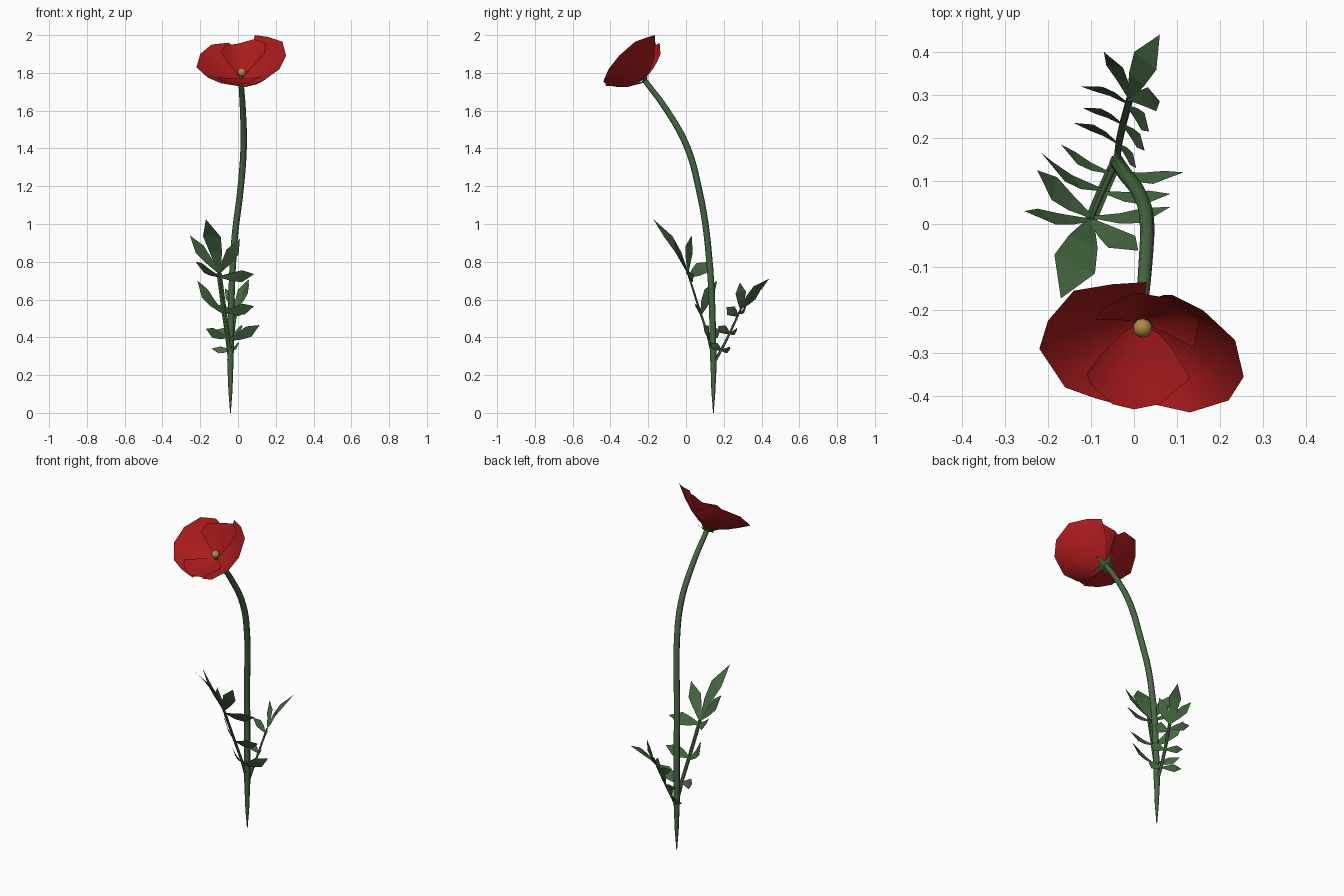
import bpy, bmesh, math
from mathutils import Vector

cube = bpy.data.objects.get("Cube")
if cube:
    bpy.data.objects.remove(cube, do_unlink=True)


def material(name, colour):
    m = bpy.data.materials.new(name)
    m.use_nodes = True
    m.diffuse_color = (*colour, 1)
    for node in m.node_tree.nodes:
        if node.type == 'BSDF_PRINCIPLED':
            node.inputs["Base Color"].default_value = (*colour, 1)
            node.inputs["Roughness"].default_value = 0.8
    return m


RED = material("petal red", (0.41, 0.011, 0.012))
GREEN = material("leaf green", (0.062, 0.14, 0.054))
YELLOW = material("centre yellow", (0.42, 0.25, 0.055))


def add_object(name, bm, mat, smooth=False):
    mesh = bpy.data.meshes.new(name)
    bm.to_mesh(mesh)
    bm.free()
    mesh.materials.append(mat)
    for face in mesh.polygons:
        face.use_smooth = smooth
    obj = bpy.data.objects.new(name, mesh)
    bpy.context.collection.objects.link(obj)
    return obj


def tube(name, points, radii, mat):
    """Smooth tapered tube through a few points, turned into a mesh."""
    curve = bpy.data.curves.new(name + " path", 'CURVE')
    curve.dimensions = '3D'
    curve.bevel_depth = 1
    curve.bevel_resolution = 2
    curve.resolution_u = 5
    curve.use_fill_caps = True
    spline = curve.splines.new('BEZIER')
    spline.bezier_points.add(len(points) - 1)
    for bp, co, r in zip(spline.bezier_points, points, radii):
        bp.co, bp.radius = co, r
        bp.handle_left_type = bp.handle_right_type = 'AUTO'
    helper = bpy.data.objects.new(name + " helper", curve)
    bpy.context.collection.objects.link(helper)
    bpy.context.view_layer.update()
    bm = bmesh.new()
    mesh = helper.evaluated_get(bpy.context.evaluated_depsgraph_get()).to_mesh()
    bm.from_mesh(mesh)
    bpy.data.objects.remove(helper, do_unlink=True)
    return add_object(name, bm, mat, True)


def add_blade(bm, base, tip, facing, half_width, bow):
    """Flat pointed leaflet whose middle sags away from its facing side."""
    axis = tip - base
    side = facing.cross(axis).normalized()
    up = axis.cross(side).normalized()
    rows = []
    for t, w in ((0, 0.15), (0.35, 0.7), (0.64, 1)):
        mid = base + axis * t - up * bow * axis.length * math.sin(math.pi * t)
        rows.append([bm.verts.new(mid + side * half_width * w * s) for s in (-1, 1)])
    for a, b in zip(rows, rows[1:]):
        bm.faces.new((a[0], a[1], b[1], b[0]))
    bm.faces.new((*rows[-1], bm.verts.new(tip)))


def leaf(name, stalk, lateral, ribbon, leaflets):
    """Flattened stalk plus leaflets: place on stalk, tip, half width, facing, bow."""
    stalk = [Vector(p) for p in stalk]
    tube(name + "_stalk", stalk, (0.008, 0.007, 0.006, 0.005), GREEN)
    bm = bmesh.new()
    side = Vector(lateral).normalized() * ribbon
    rows = [[bm.verts.new(p + side * s) for s in (-1, 1)] for p in stalk]
    for a, b in zip(rows, rows[1:]):
        bm.faces.new((a[0], a[1], b[1], b[0]))
    for place, tip, width, facing, bow in leaflets:
        i = min(int(place), len(stalk) - 2)
        base = stalk[i].lerp(stalk[i + 1], place - i)
        add_blade(bm, base, Vector(tip), Vector(facing), width, bow)
    add_object(name + "_leaflets", bm, GREEN)


# Stem
tube("stem",
     [(-0.04, 0.145, 0), (-0.04, 0.145, 0.12), (-0.04, 0.145, 0.28), (-0.02, 0.115, 0.9),
      (0.015, 0.065, 1.2), (0.03, 0.005, 1.41), (0.026, -0.1, 1.6), (0.015, -0.222, 1.765)],
     (0.002, 0.011, 0.017, 0.017, 0.017, 0.017, 0.016, 0.014), GREEN)

# Tall leaf leaning forward, its upper leaflets opening to the sky
OPEN, STEEP = (0, 1, 1), (0, 1, 0.55)
leaf("front_leaf",
     [(-0.04, 0.145, 0.28), (-0.055, 0.115, 0.41), (-0.075, 0.07, 0.55), (-0.1, 0.01, 0.74)],
     (1, -0.25, 0), 0.014,
     [(3, (-0.17, -0.173, 1.025), 0.052, (0.5, 1, 0.75), -0.06),
      (3, (-0.255, 0.03, 0.94), 0.034, OPEN, 0.03),
      (3, (0.01, -0.062, 0.92), 0.037, OPEN, 0.03),
      (2.9, (-0.225, 0.125, 0.8), 0.038, OPEN, 0.05),
      (2.9, (0.085, 0.04, 0.735), 0.036, STEEP, 0.08),
      (1.8, (-0.215, 0.165, 0.7), 0.036, OPEN, 0.08),
      (1.9, (0.085, 0.07, 0.565), 0.034, STEEP, 0.08),
      (0.9, (-0.17, 0.185, 0.445), 0.03, STEEP, 0.08),
      (0.8, (0.115, 0.12, 0.465), 0.034, STEEP, 0.08)])

# Short leaf leaning back, folded so its left leaflets face sideways
INWARD, FORWARD = (-0.85, -0.4, 0.5), (-0.4, -0.8, 0.4)
leaf("back_leaf",
     [(-0.04, 0.145, 0.26), (-0.035, 0.19, 0.34), (-0.025, 0.235, 0.43), (-0.01, 0.29, 0.55)],
     (1, -0.7, 0.1), 0.009,
     [(3, (0.06, 0.44, 0.71), 0.034, (-0.6, -0.5, 0.6), -0.07),
      (3, (-0.07, 0.4, 0.66), 0.024, FORWARD, 0.05),
      (3, (0.06, 0.285, 0.69), 0.03, INWARD, 0.06),
      (2.8, (-0.125, 0.32, 0.57), 0.023, FORWARD, 0.08),
      (2.7, (0.035, 0.215, 0.56), 0.03, INWARD, 0.06),
      (1.9, (-0.12, 0.27, 0.44), 0.021, FORWARD, 0.08),
      (1.9, (0.025, 0.17, 0.46), 0.025, INWARD, 0.06),
      (0.9, (-0.14, 0.235, 0.34), 0.02, FORWARD, 0.08),
      (0.9, (0.005, 0.13, 0.37), 0.022, INWARD, 0.06)])

# Flower frame
APEX = Vector((0.015, -0.225, 1.765))
AXIS = Vector((0, -0.63, 0.77)).normalized()
ACROSS = Vector((1, 0, 0))
UP = AXIS.cross(ACROSS)


def petal(name, rim, bulge, lift, spread):
    """Cupped fan from the flower base to a rim line; low spread widens it early."""
    rim = [Vector(p) for p in rim]
    middle = sum(rim, Vector()) / len(rim)
    bm = bmesh.new()
    start = bm.verts.new(APEX + AXIS * lift)
    previous = None
    for t in (0.25, 0.5, 0.75, 1):
        drop = AXIS * (lift - bulge * math.sin(math.pi * t))
        row = [bm.verts.new(APEX.lerp(middle, t) + (p - middle) * t ** spread + drop) for p in rim]
        for i in range(len(rim) - 1):
            if previous:
                bm.faces.new((previous[i], row[i], row[i + 1], previous[i + 1]))
            else:
                bm.faces.new((start, row[i], row[i + 1]))
        previous = row
    bm.normal_update()
    if sum((f.normal.dot(AXIS) for f in bm.faces)) < 0:
        bmesh.ops.reverse_faces(bm, faces=bm.faces[:])
    add_object(name, bm, RED, True)


# Outer and inner petals
petal("right_outer_petal",
      [(0.03, -0.135, 1.9), (-0.05, -0.14, 1.96), (-0.14, -0.155, 1.95), (-0.2, -0.225, 1.9),
       (-0.22, -0.29, 1.83), (-0.16, -0.38, 1.775), (-0.09, -0.405, 1.745), (0, -0.43, 1.73)],
      0.01, 0, 0.95)
petal("left_outer_petal",
      [(0.09, -0.165, 2.0), (0.16, -0.2, 1.99), (0.235, -0.27, 1.965), (0.255, -0.355, 1.89),
       (0.22, -0.41, 1.82), (0.13, -0.438, 1.755), (0.05, -0.42, 1.735)],
      0.025, 0, 0.88)
petal("front_inner_petal",
      [(-0.11, -0.345, 1.775), (-0.1, -0.37, 1.76), (-0.05, -0.415, 1.74), (0, -0.427, 1.735),
       (0.06, -0.415, 1.74), (0.13, -0.355, 1.78)],
      0.006, 0.006, 0.75)
petal("back_inner_petal",
      [(-0.09, -0.22, 1.9), (-0.07, -0.19, 1.94), (0, -0.155, 1.95), (0.09, -0.17, 1.975),
       (0.15, -0.22, 1.95), (0.14, -0.285, 1.9)],
      0.006, 0.006, 1)

# Five-pointed star of sepals hugging the back of the flower
bm = bmesh.new()
hub = bm.verts.new(APEX - AXIS * 0.016)
star = []
for k in range(10):
    a = math.pi * k / 5 + math.pi / 2
    reach, rise = (0.03, -0.006) if k % 2 else (0.078, 0.014)
    star.append(bm.verts.new(APEX + (ACROSS * math.cos(a) + UP * math.sin(a)) * reach + AXIS * rise))
for k in range(10):
    bm.faces.new((hub, star[k], star[k - 1]))
add_object("sepals", bm, GREEN)

# Yellow centre on a short stalk
head = Vector((0.02, -0.242, 1.803))
tube("centre_stalk", [APEX, head], (0.012, 0.009), GREEN)
bm = bmesh.new()
bmesh.ops.create_uvsphere(bm, u_segments=10, v_segments=7, radius=0.023)
bmesh.ops.translate(bm, verts=bm.verts[:], vec=head)
add_object("flower_centre", bm, YELLOW, True)
